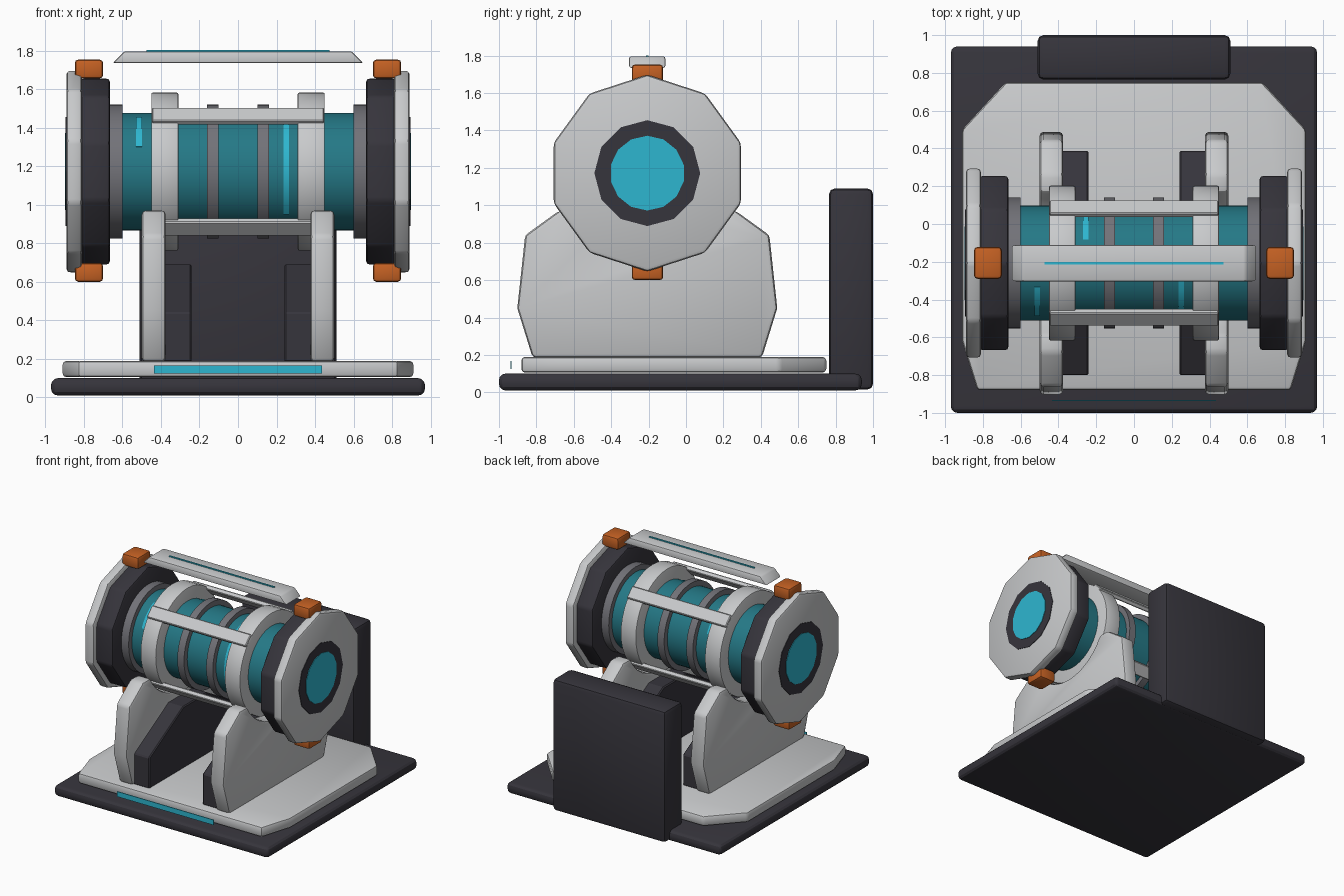
import bpy, bmesh, math
from mathutils import Matrix, Vector

if "Cube" in bpy.data.objects:
    bpy.data.objects.remove(bpy.data.objects["Cube"])

CY, CZ = -0.207, 1.172   # drum axis position in y and z


def colour(name, rgb):
    m = bpy.data.materials.new(name)
    m.diffuse_color = (*rgb, 1)
    m.use_nodes = True
    m.node_tree.nodes["Principled BSDF"].inputs["Base Color"].default_value = m.diffuse_color
    return m


LIGHT = colour("light_grey", (0.58, 0.59, 0.60))
MID = colour("mid_grey", (0.17, 0.17, 0.19))
DARK = colour("charcoal", (0.037, 0.035, 0.045))
TEAL = colour("deep_teal", (0.018, 0.19, 0.24))
CYAN = colour("bright_cyan", (0.027, 0.47, 0.63))
ORANGE = colour("orange", (0.56, 0.12, 0.017))


def finish(name, bm, mat, bevel=0, segments=2):
    bmesh.ops.recalc_face_normals(bm, faces=bm.faces[:])
    if bevel:
        sharp = [e for e in bm.edges if e.calc_face_angle(0) > math.radians(30)]
        bmesh.ops.bevel(bm, geom=sharp, offset=bevel, segments=segments,
                        profile=0.5, affect='EDGES', clamp_overlap=True)
    me = bpy.data.meshes.new(name)
    bm.to_mesh(me)
    bm.free()
    me.materials.append(mat)
    ob = bpy.data.objects.new(name, me)
    bpy.context.collection.objects.link(ob)
    return ob


def prism(name, pts, axis, lo, hi, mat, bevel=0, segments=2):
    """Extrude a 2D outline along x (outline in y,z), y (x,z) or z (x,y)."""
    def place(p, d):
        return {'x': (d, *p), 'y': (p[0], d, p[1]), 'z': (*p, d)}[axis]
    bm = bmesh.new()
    face = bm.faces.new([bm.verts.new(place(p, lo)) for p in pts])
    ext = bmesh.ops.extrude_face_region(bm, geom=[face])
    shift = Vector(place((0, 0), hi - lo))
    bmesh.ops.translate(bm, vec=shift,
                        verts=[v for v in ext['geom'] if isinstance(v, bmesh.types.BMVert)])
    return finish(name, bm, mat, bevel, segments)


def box(name, x, y, z, mat, bevel=0, segments=2):
    pts = [(x[0], y[0]), (x[1], y[0]), (x[1], y[1]), (x[0], y[1])]
    return prism(name, pts, 'z', *z, mat, bevel, segments)


def circle(r, sides):
    """Outline around the drum axis with one corner at the top."""
    return [(CY + r * math.sin(2 * math.pi * i / sides),
             CZ + r * math.cos(2 * math.pi * i / sides)) for i in range(sides)]


def disc(name, r, sides, x0, x1, mat, bevel=0):
    return prism(name, circle(r, sides), 'x', min(x0, x1), max(x0, x1), mat, bevel)


# Base slab, deck and rear cabinet
box("base_slab", (-0.97, 0.97), (-1.0, 0.94), (0.01, 0.1), DARK, 0.035, 3)
half = [(0.83, -0.88), (0.91, -0.62), (0.91, 0.5), (0.68, 0.75)]
deck = half + [(-x, y) for x, y in reversed(half)]
prism("deck_plate", deck, 'z', 0.105, 0.19, LIGHT, 0.02)
box("rear_cabinet", (-0.51, 0.51), (0.765, 1.0), (0.015, 1.09), DARK, 0.03)
box("front_light_strip", (-0.435, 0.435), (-0.938, -0.932), (0.125, 0.167), CYAN)

# Drum body with bands
disc("drum", 0.305, 48, -0.68, 0.68, TEAL)

# Cradle outline: pointed shoulders with a round notch for the drum
left = [(-0.82, 0.185), (-0.902, 0.45), (-0.86, 0.84), (-0.68, 0.97)]
notch = []
for i in range(13):
    a = math.radians(208 + (332 - 208) * i / 12)
    notch.append((CY + 0.43 * math.cos(a), CZ + 0.43 * math.sin(a)))
right = [(2 * CY - y, z) for y, z in reversed(left)]
cradle = left + notch + right

# Gusset outline: low block with long sloping shoulders
g = [(-0.80, 0.185), (-0.80, 0.44), (-0.36, 0.69)]
gusset = g + [(2 * CY - y, z) for y, z in reversed(g)]

for s, side in ((-1, "left"), (1, "right")):
    def span(a, b):
        return min(s * a, s * b), max(s * a, s * b)

    prism(side + "_cradle", cradle, 'x', *span(0.375, 0.5), LIGHT, 0.022)
    prism(side + "_gusset", gusset, 'x', *span(0.24, 0.39), DARK, 0.008, 1)
    disc(side + "_inner_band", 0.347, 40, s * 0.1, s * 0.16, MID)
    disc(side + "_outer_band", 0.347, 40, s * 0.6, s * 0.68, MID)
    disc(side + "_clamp_ring", 0.41, 40, s * 0.31, s * 0.45, LIGHT, 0.008)
    disc(side + "_end_collar", 0.485, 10, s * 0.665, s * 0.82, DARK, 0.018)
    disc(side + "_end_flange", 0.526, 10, s * 0.81, s * 0.89, LIGHT, 0.02)
    disc(side + "_port_rim", 0.283, 12, s * 0.85, s * 0.894, DARK)
    disc(side + "_port_lens", 0.2, 14, s * 0.85, s * 0.898, CYAN)
    # Orange latches above and below each end
    for z, where in ((1.655, "top"), (0.6, "bottom")):
        box(f"{side}_{where}_latch", span(0.7, 0.847), (-0.29, -0.122),
            (z, z + 0.098), ORANGE, 0.018)

# Four tie bars, turned to face outward at 45 degrees
for i in range(4):
    bar = box("tie_bar", (-0.447, 0.447), (-0.05, 0.05), (0.388, 0.424), LIGHT, 0.006, 1)
    bar.data.transform(Matrix.Translation((0, CY, CZ)) @
                       Matrix.Rotation(math.radians(45 + 90 * i), 4, 'X'))

# Top rail with slanted ends and a light line
rail = [(-0.65, 1.735), (0.65, 1.735), (0.59, 1.796), (-0.59, 1.796)]
prism("top_rail", rail, 'y', -0.305, -0.11, LIGHT, 0.012)
box("rail_light", (-0.475, 0.475), (-0.214, -0.2), (1.794, 1.802), CYAN)


# Curved glow marks on the drum (angle 0 = front, 90 = top)
def glow(name, x, a0, a1):
    n = 12
    arc = [math.radians(a0 + (a1 - a0) * i / n) for i in range(n + 1)]
    pts = [(CY - r * math.cos(a), CZ + r * math.sin(a))
           for r, seq in ((0.31, arc), (0.302, arc[::-1])) for a in seq]
    prism(name, pts, 'x', x - 0.015, x + 0.015, CYAN)


glow("left_glow_mark", -0.513, 25, 66)
glow("right_glow_mark", 0.25, -46, 72)
glow("rear_glow_mark", -0.255, 114, 155)

# Smooth the round parts, keeping edges sharp
for ob in bpy.context.scene.objects:
    ob.select_set(True)
    bpy.context.view_layer.objects.active = ob
bpy.ops.object.shade_smooth_by_angle(angle=math.radians(28))
